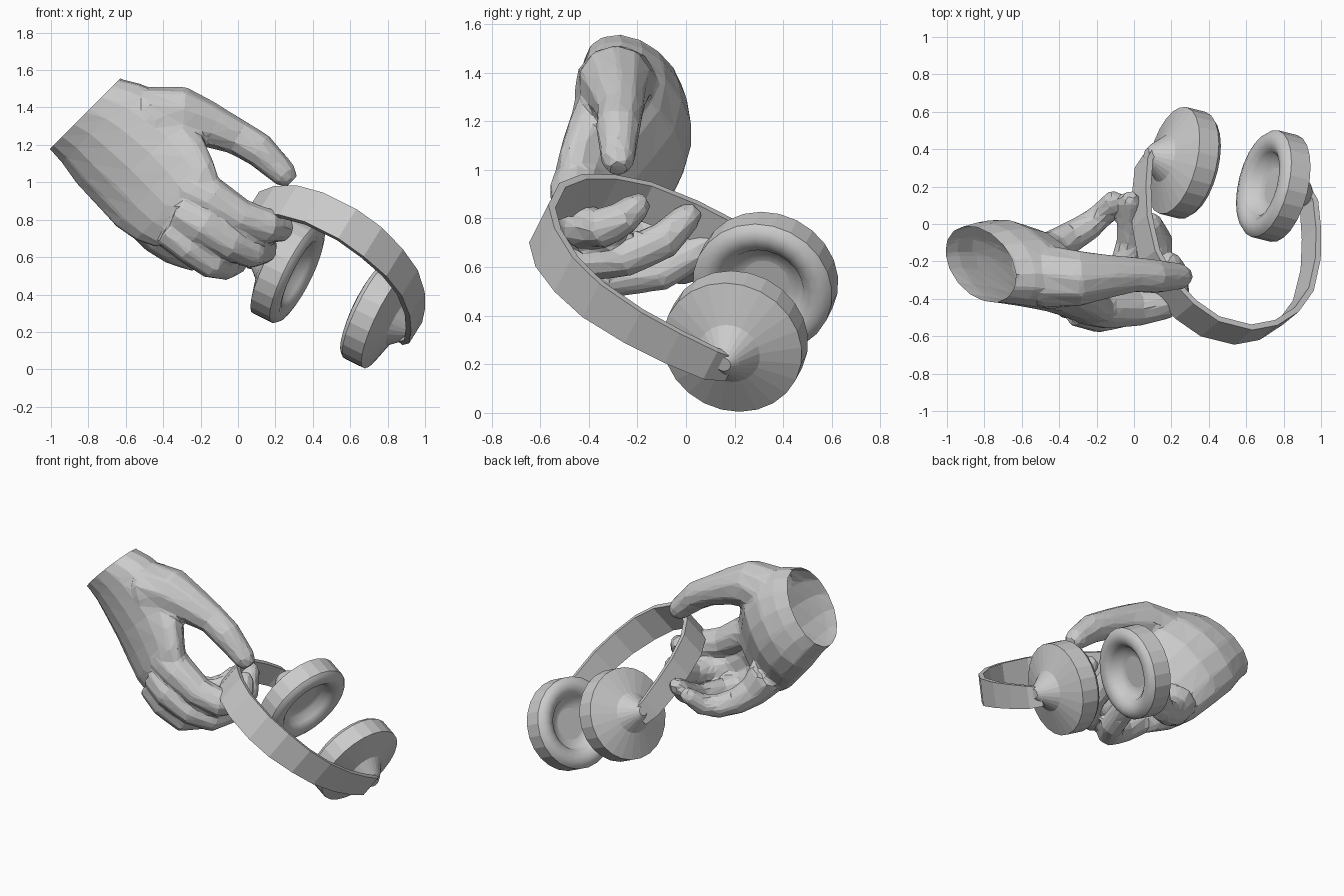
import bpy, bmesh, math
from mathutils import Vector

cube = bpy.data.objects.get("Cube")
if cube:
    bpy.data.objects.remove(cube, do_unlink=True)

grey = bpy.data.materials.new("plain grey")
grey.use_nodes = True
GREY = (0.6, 0.6, 0.6, 1)
grey.diffuse_color = GREY
grey.node_tree.nodes["Principled BSDF"].inputs["Base Color"].default_value = GREY


def loft(name, rings, smooth_from=None):
    """Skin a list of equal-sized point rings into one closed object."""
    bm = bmesh.new()
    rows = [[bm.verts.new(p) for p in ring] for ring in rings]
    n = len(rows[0])
    for k, (a, b) in enumerate(zip(rows, rows[1:])):
        for i in range(n):
            j = (i + 1) % n
            face = bm.faces.new((a[i], a[j], b[j], b[i]))
            face.smooth = smooth_from is not None and k >= smooth_from
    bm.faces.new(rows[0][::-1])
    bm.faces.new(rows[-1])
    bmesh.ops.recalc_face_normals(bm, faces=bm.faces)
    mesh = bpy.data.meshes.new(name)
    bm.to_mesh(mesh)
    bm.free()
    mesh.materials.append(grey)
    obj = bpy.data.objects.new(name, mesh)
    bpy.context.collection.objects.link(obj)
    return obj


def ellipse(c, u, v, a, b, n, turn=0.0):
    angles = [2 * math.pi * (i + turn) / n for i in range(n)]
    return [Vector(c) + u * (a * math.cos(t)) + v * (b * math.sin(t)) for t in angles]


def digit(name, path, sides=10):
    """Finger tube; each path entry is x, y, z, radius."""
    pts = [Vector(p[:3]) for p in path]
    rings = []
    for i, p in enumerate(path):
        d = (pts[min(i + 1, len(pts) - 1)] - pts[max(i - 1, 0)]).normalized()
        u = d.cross(Vector((0.5, 0, 0.87))).normalized()
        rings.append(ellipse(pts[i], u, d.cross(u), p[3], p[3], sides, 0.5))
    # Rounded tip
    end = (pts[-1] - pts[-2]).normalized() * path[-1][3]
    c = pts[-1]
    rings.append([c + (q - c) * 0.6 + end * 0.75 for q in rings[-1]])
    return loft(name, rings)


# Headphone frame: across runs cup to cup, up runs to the crown of the band
across = Vector((0.87, -0.22, -0.43)).normalized()
up = Vector((0, -0.89, 0.45)).normalized()
side = up.cross(across).normalized()
middle = Vector((0.505, 0.265, 0.416))

# Ear cups: nub, shallow cone back, rim, round pad and recessed speaker
cup_profile = [(0.03, -0.225), (0.06, -0.2), (0.13, -0.12), (0.294, -0.062), (0.294, 0.055),
               (0.275, 0.078), (0.24, 0.088), (0.205, 0.08), (0.175, 0.055),
               (0.155, 0.01), (0.1, 0.0)]
for name, s in (("right_ear_cup", -1), ("left_ear_cup", 1)):
    centre = middle + across * (s * 0.277)
    loft(name, [ellipse(centre - across * (s * h), up, side, r, r, 24)
                for r, h in cup_profile], smooth_from=4)

# Headband: flat strip that narrows towards the cups
half = [(0.46, -0.03, 0.06), (0.505, 0.05, 0.072), (0.52, 0.22, 0.078), (0.515, 0.4, 0.082),
        (0.47, 0.6, 0.088), (0.38, 0.745, 0.092), (0.25, 0.86, 0.1), (0.1, 0.925, 0.1)]
band = [(-a, b, w) for a, b, w in half] + half[::-1]
rings = []
for i, (a, b, w) in enumerate(band):
    p, q = band[max(i - 1, 0)], band[min(i + 1, len(band) - 1)]
    tangent = (across * (q[0] - p[0]) + up * (q[1] - p[1])).normalized()
    out = tangent.cross(side).normalized()
    c = middle + across * a + up * b - side * 0.022
    rings.append([c + side * (w * sx) + out * (0.016 * sy)
                  for sx, sy in ((-1, -1), (1, -1), (1, 1), (-1, 1))])
loft("headband", rings)

# Palm: centre, half width, half depth and how far its lower edge swings back
palm = [((-0.87, -0.215, 1.415), 0.25, 0.175, 0.7),
        ((-0.82, -0.215, 1.365), 0.255, 0.18, 0.7),
        ((-0.73, -0.21, 1.315), 0.29, 0.195, 0.65),
        ((-0.63, -0.21, 1.23), 0.325, 0.21, 0.6),
        ((-0.51, -0.24, 1.11), 0.335, 0.205, 0.55),
        ((-0.42, -0.3, 1.0), 0.33, 0.17, 0.55),
        ((-0.34, -0.36, 0.9), 0.295, 0.14, 0.55),
        ((-0.26, -0.4, 0.82), 0.24, 0.11, 0.5)]
rings = []
for c, a, b, swing in palm:
    slant = Vector((1, -swing, 1)) / math.sqrt(2)
    depth = Vector((swing / 2, 1, swing / 2)).normalized()
    rings.append(ellipse(c, slant, depth, a, b, 16))
hand = loft("hand", rings)

# Thumb and curled fingers
parts = [
    digit("thumb", [(-0.6, -0.25, 1.25, 0.15), (-0.44, -0.29, 1.35, 0.175),
                    (-0.3, -0.29, 1.36, 0.155), (-0.15, -0.28, 1.305, 0.122),
                    (0.0, -0.27, 1.24, 0.096), (0.11, -0.28, 1.175, 0.094),
                    (0.19, -0.28, 1.1, 0.08), (0.25, -0.28, 1.04, 0.072)]),
    digit("index_finger", [(-0.27, -0.42, 0.97, 0.12), (-0.14, -0.45, 0.91, 0.115),
                           (0.02, -0.45, 0.81, 0.098), (0.16, -0.42, 0.765, 0.095),
                           (0.22, -0.35, 0.76, 0.085), (0.22, -0.26, 0.8, 0.075),
                           (0.19, -0.2, 0.85, 0.06)]),
    digit("middle_finger", [(-0.3, -0.43, 0.84, 0.12), (-0.18, -0.48, 0.765, 0.105),
                            (-0.04, -0.46, 0.67, 0.09), (0.07, -0.39, 0.625, 0.088),
                            (0.13, -0.25, 0.64, 0.082), (0.13, -0.09, 0.71, 0.08),
                            (0.09, 0.01, 0.81, 0.06)]),
    digit("ring_finger", [(-0.36, -0.4, 0.75, 0.11), (-0.25, -0.43, 0.65, 0.095),
                          (-0.14, -0.4, 0.57, 0.088), (-0.07, -0.29, 0.555, 0.08),
                          (-0.02, -0.1, 0.58, 0.078), (-0.02, 0.04, 0.66, 0.072),
                          (-0.02, 0.13, 0.74, 0.055)]),
    digit("little_finger", [(-0.5, -0.18, 0.82, 0.13), (-0.43, -0.13, 0.71, 0.1),
                            (-0.34, -0.07, 0.64, 0.085), (-0.24, -0.01, 0.6, 0.078),
                            (-0.16, 0.06, 0.62, 0.07), (-0.11, 0.13, 0.69, 0.055)])]

# Blend the hand into one faceted skin
bpy.ops.object.select_all(action='DESELECT')
for part in parts + [hand]:
    part.select_set(True)
bpy.context.view_layer.objects.active = hand
bpy.ops.object.join()
remesh = hand.modifiers.new("blend", 'REMESH')
remesh.mode = 'VOXEL'
remesh.voxel_size = 0.015
soften = hand.modifiers.new("soften", 'SMOOTH')
soften.iterations = 6
facets = hand.modifiers.new("facets", 'DECIMATE')
facets.ratio = 0.05
skin = bpy.data.meshes.new_from_object(
    hand.evaluated_get(bpy.context.evaluated_depsgraph_get()))
hand.modifiers.clear()

# Cut the wrist open
bm = bmesh.new()
bm.from_mesh(skin)
bmesh.ops.bisect_plane(bm, geom=bm.verts[:] + bm.edges[:] + bm.faces[:],
                       plane_co=(-0.82, -0.22, 1.365), plane_no=(-1, 0, 1), clear_outer=True)
for face in bm.faces:
    face.smooth = False
    face.material_index = 0
bm.to_mesh(skin)
bm.free()
hand.data = skin
skin.materials.clear()
skin.materials.append(grey)
